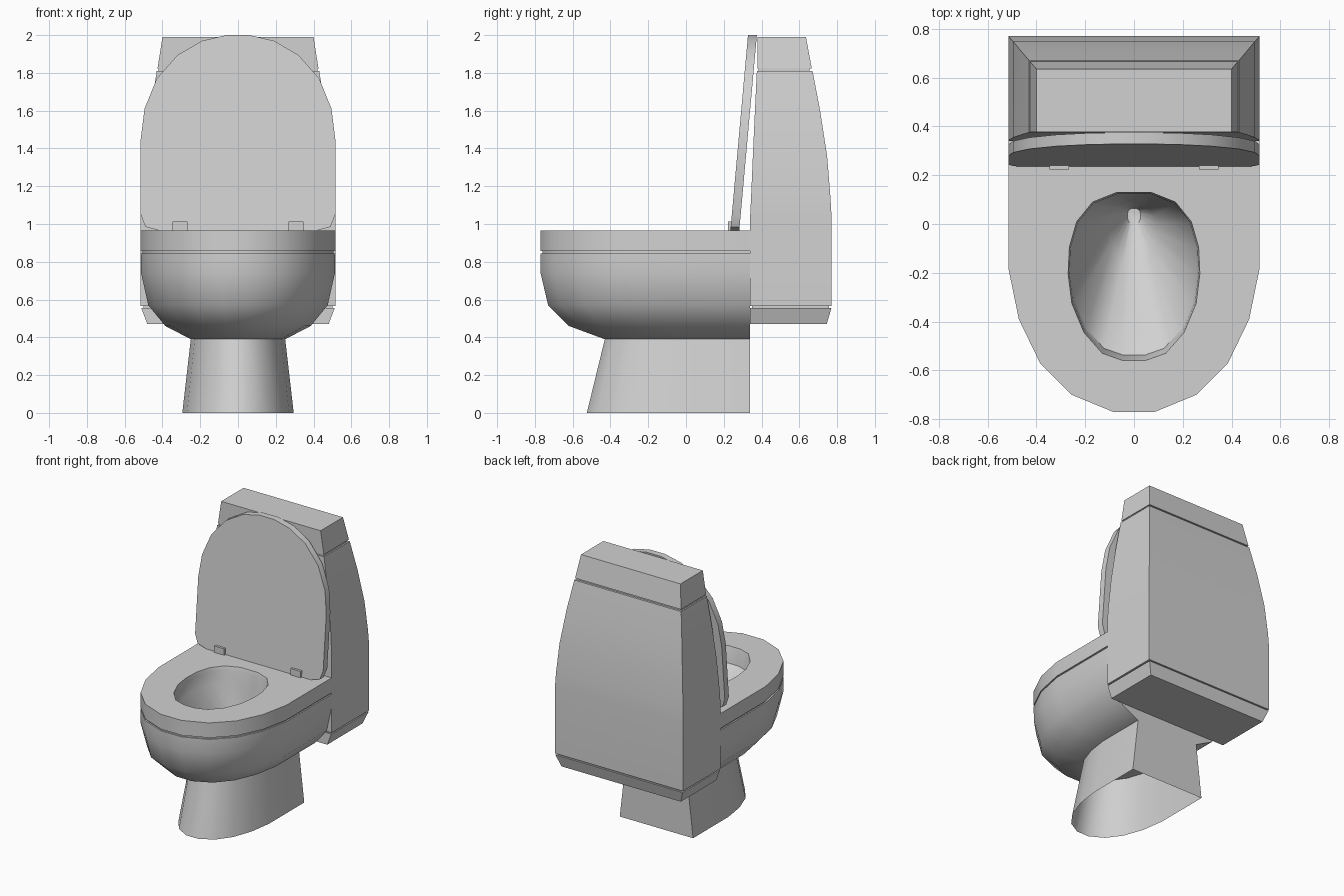
import bpy, bmesh, math
from mathutils import Vector

cube = bpy.data.objects.get("Cube")
if cube:
    bpy.data.objects.remove(cube)

ceramic = bpy.data.materials.new("light grey ceramic")
ceramic.use_nodes = True
COLOUR = (0.64, 0.64, 0.64, 1)
ceramic.diffuse_color = COLOUR
ceramic.node_tree.nodes["Principled BSDF"].inputs["Base Color"].default_value = COLOUR

BACK = 0.34  # plane where bowl and pedestal meet the tank


def mirrored(half):
    """Close a right-hand half outline with its mirror image."""
    return half + [(-x, y) for x, y in reversed(half)]


def add_ring(bm, points):
    return [bm.verts.new(p) for p in points]


def skin(bm, rings):
    for a, b in zip(rings, rings[1:]):
        n = len(a)
        for i in range(n):
            j = (i + 1) % n
            bm.faces.new((a[i], a[j], b[j], b[i]))


def finish(name, bm, angle=40):
    bmesh.ops.recalc_face_normals(bm, faces=bm.faces[:])
    mesh = bpy.data.meshes.new(name)
    bm.to_mesh(mesh)
    bm.free()
    mesh.materials.append(ceramic)
    ob = bpy.data.objects.new(name, mesh)
    bpy.context.collection.objects.link(ob)
    bpy.ops.object.select_all(action='DESELECT')
    ob.select_set(True)
    bpy.context.view_layer.objects.active = ob
    bpy.ops.object.shade_smooth_by_angle(angle=math.radians(angle))
    return ob


def loft(name, sections, caps=True, angle=40):
    bm = bmesh.new()
    rings = [add_ring(bm, s) for s in sections]
    skin(bm, rings)
    if caps:
        bm.faces.new(rings[0])
        bm.faces.new(rings[-1])
    return finish(name, bm, angle)


# Bowl plan: straight sides, rounded front, flat back
plan = mirrored([(0.515, BACK), (0.515, -0.18), (0.472, -0.39),
                 (0.385, -0.57), (0.255, -0.70), (0.085, -0.77)])


def plan_section(z, half_width, front):
    sx, sy = half_width / 0.515, (BACK - front) / (BACK + 0.77)
    return [(x * sx, BACK + (y - BACK) * sy, z) for x, y in plan]


# Bowl with a groove under the rim and a funnel-shaped hole
bm = bmesh.new()
outer = [add_ring(bm, plan_section(*s)) for s in [
    (0.39, 0.25, -0.43), (0.46, 0.385, -0.62), (0.57, 0.475, -0.73),
    (0.74, 0.513, -0.77), (0.845, 0.515, -0.77), (0.845, 0.505, -0.76),
    (0.857, 0.505, -0.76), (0.857, 0.515, -0.77), (0.965, 0.515, -0.77)]]
skin(bm, outer)
bm.faces.new(outer[0])

hole = mirrored([(0.07, 0.345), (0.17, 0.305), (0.235, 0.225), (0.265, 0.12),
                 (0.27, 0.01), (0.255, -0.11), (0.205, -0.23),
                 (0.13, -0.315), (0.045, -0.345)])
inner = [add_ring(bm, [(x * s, cy + y * s, z) for x, y in hole])
         for z, s, cy in [(0.965, 1, -0.215), (0.94, 0.98, -0.215),
                          (0.85, 0.95, -0.21), (0.62, 0.36, -0.045),
                          (0.5, 0.1, 0.03)]]
skin(bm, inner)
bm.faces.new(inner[-1])
rim_edges = [bm.edges.get((r[i - 1], r[i]))
             for r in (outer[-1], inner[0]) for i in range(len(r))]
bmesh.ops.triangle_fill(bm, use_beauty=True, edges=rim_edges)
finish("bowl", bm)

# Pedestal, open underneath
loft("pedestal", [plan_section(0, 0.295, -0.525),
                  plan_section(0.39, 0.25, -0.43)], caps=False)


# Tank parts: rectangular sections (height, half width, front, back)
def tank_part(name, rows):
    loft(name, [[(-w, f, z), (w, f, z), (w, b, z), (-w, b, z)]
                for z, w, f, b in rows], angle=25)


tank_part("tank_base", [(0.47, 0.48, BACK, 0.745), (0.555, 0.512, BACK, 0.77)])
tank_part("tank_base_seam", [(0.55, 0.5, 0.35, 0.758), (0.57, 0.5, 0.35, 0.758)])
tank_part("tank", [(0.565, 0.515, BACK, 0.77), (1.05, 0.515, BACK, 0.77),
                   (1.15, 0.511, 0.345, 0.764), (1.36, 0.495, 0.354, 0.747),
                   (1.6, 0.464, 0.365, 0.71), (1.81, 0.43, 0.375, 0.67)])
tank_part("tank_lid_seam", [(1.8, 0.42, 0.385, 0.655), (1.83, 0.42, 0.385, 0.655)])
tank_part("tank_lid", [(1.823, 0.426, 0.378, 0.666), (1.99, 0.4, 0.378, 0.635)])

# Raised seat cover, leaning back against the tank
cover = mirrored([(0.42, 0.966), (0.49, 0.985), (0.515, 1.05), (0.515, 1.45),
                  (0.495, 1.61), (0.43, 1.77), (0.32, 1.895),
                  (0.19, 1.97), (0.06, 2.0)])


def cover_section(offset):
    return [(x, 0.235 + offset + (z - 0.965) * 0.09, z) for x, z in cover]


loft("seat_cover", [cover_section(0), cover_section(0.047)])

# Hinges at the foot of the cover
for side, sx in (("left", 1), ("right", -1)):
    bm = bmesh.new()
    bmesh.ops.create_cube(bm, size=1)
    bmesh.ops.scale(bm, vec=Vector((0.08, 0.035, 0.05)), verts=bm.verts[:])
    bmesh.ops.translate(bm, vec=Vector((0.307 * sx, 0.24, 0.987)), verts=bm.verts[:])
    finish(side + "_hinge", bm)
